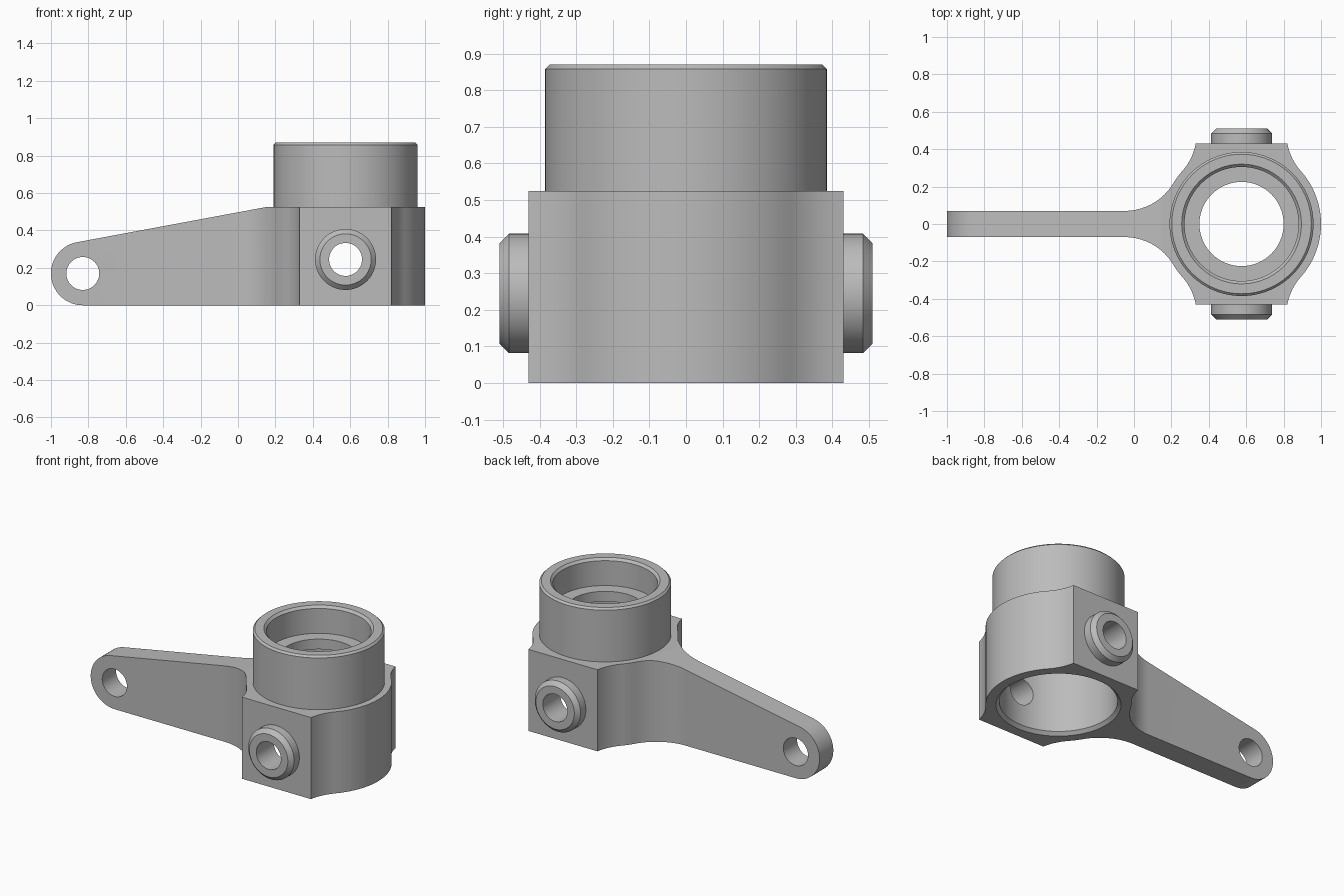
import bpy, bmesh
from math import radians, sin, cos, pi
from mathutils import Matrix, Vector

if "Cube" in bpy.data.objects:
    bpy.data.objects.remove(bpy.data.objects["Cube"])

steel = bpy.data.materials.new("grey_steel")
steel.use_nodes = True
grey = (0.5, 0.5, 0.5, 1)
steel.diffuse_color = grey
steel.node_tree.nodes["Principled BSDF"].inputs["Base Color"].default_value = grey

HUB_X, HUB_R = 0.575, 0.425
FILLET = 0.303
BLOCK_TOP = 0.525
PIN_Z = 0.245


def arc(cx, cy, r, start, end, steps):
    angles = [radians(start + (end - start) * i / steps) for i in range(steps + 1)]
    return [(cx + r * cos(a), cy + r * sin(a)) for a in angles]


def finish(bm, name, matrix):
    bmesh.ops.remove_doubles(bm, verts=bm.verts, dist=0.0005)
    bmesh.ops.recalc_face_normals(bm, faces=bm.faces)
    bm.transform(matrix)
    mesh = bpy.data.meshes.new(name)
    bm.to_mesh(mesh)
    bm.free()
    mesh.materials.append(steel)
    obj = bpy.data.objects.new(name, mesh)
    bpy.context.collection.objects.link(obj)
    return obj


def prism(name, outline, low, high, matrix=Matrix()):
    """Extrude a flat outline along its local z."""
    bm = bmesh.new()
    verts = [bm.verts.new((x, y, low)) for x, y in outline]
    bmesh.ops.remove_doubles(bm, verts=verts, dist=0.0005)
    face = bm.faces.new(list(bm.verts))
    grown = bmesh.ops.extrude_face_region(bm, geom=[face])["geom"]
    moved = [g for g in grown if isinstance(g, bmesh.types.BMVert)]
    bmesh.ops.translate(bm, verts=moved, vec=(0, 0, high - low))
    return finish(bm, name, matrix)


def lathe(name, profile, matrix, sides=96):
    """Turn (radius, height) points about local z, with capped ends."""
    bm = bmesh.new()
    rings = [[bm.verts.new((r * cos(2 * pi * i / sides), r * sin(2 * pi * i / sides), z))
              for i in range(sides)] for r, z in profile]
    for a, b in zip(rings, rings[1:]):
        for i in range(sides):
            j = (i + 1) % sides
            bm.faces.new((a[i], a[j], b[j], b[i]))
    bm.faces.new(rings[0][::-1])
    bm.faces.new(rings[-1])
    return finish(bm, name, matrix)


def combine(target, tool, operation):
    tool.hide_render = True
    mod = target.modifiers.new("cut", "BOOLEAN")
    mod.operation, mod.object, mod.solver = operation, tool, "EXACT"
    bpy.context.view_layer.objects.active = target
    bpy.ops.object.modifier_apply(modifier=mod.name)
    bpy.data.objects.remove(tool)


# Plan outline: arm, blend into the round hub, flat pads on both sides
half = [(-1.1, 0.07)]
half += arc(-0.05, 0.07 + FILLET, FILLET, -90, -30.8, 20)
half += arc(HUB_X, 0, HUB_R, 149.2, 138.2, 5)
half += arc(HUB_X - 0.543, 0.485, FILLET, -41.8, -10.5, 12)
half += arc(HUB_X + 0.543, 0.485, FILLET, 190.5, 221.8, 12)
half += arc(HUB_X, 0, HUB_R, 41.8, 0, 18)
outline = half + [(x, -y) for x, y in reversed(half[:-1])]
knuckle = prism("steering_knuckle", outline, -0.1, 0.7)

# Side outline: rounded arm end, sloping top, level hub
side = arc(-0.83, 0.17, 0.17, 100.5, 270, 40)
side += [(1.2, 0), (1.2, BLOCK_TOP), (0.15, BLOCK_TOP)]
upright = Matrix.Rotation(pi / 2, 4, "X")
combine(knuckle, prism("side_shape", side, -0.6, 0.6, upright), "INTERSECT")

# Collar on top of the hub
hub = Matrix.Translation((HUB_X, 0, 0))
collar = [(0.385, 0.4), (0.385, 0.858), (0.373, 0.87)]
combine(knuckle, lathe("collar", collar, hub), "UNION")

# Chamfered pin bosses on the front and back pads
boss = [(0.163, 0.38), (0.163, 0.484), (0.137, 0.51)]
for turn in (-pi / 2, pi / 2):
    place = Matrix.Translation((HUB_X, 0, PIN_Z)) @ Matrix.Rotation(turn, 4, "X")
    combine(knuckle, lathe("pin_boss", boss, place, 64), "UNION")

# Stepped bearing bore with chamfered mouths and an inner web
bore = [(0.415, -0.05), (0.345, 0.02), (0.345, 0.63), (0.225, 0.63),
        (0.225, 0.695), (0.305, 0.695), (0.305, 0.855), (0.37, 0.92)]
combine(knuckle, lathe("bearing_bore", bore, hub), "DIFFERENCE")

# Pin hole through both bosses, rod hole through the arm end
for x, z in ((HUB_X, PIN_Z), (-0.83, 0.17)):
    place = Matrix.Translation((x, 0, z)) @ upright
    hole = lathe("cross_hole", [(0.088, -0.7), (0.088, 0.7)], place, 48)
    combine(knuckle, hole, "DIFFERENCE")

# Smooth rounds, crisp edges
bpy.ops.object.select_all(action="DESELECT")
knuckle.select_set(True)
bpy.context.view_layer.objects.active = knuckle
bpy.ops.object.shade_smooth_by_angle(angle=radians(20))
